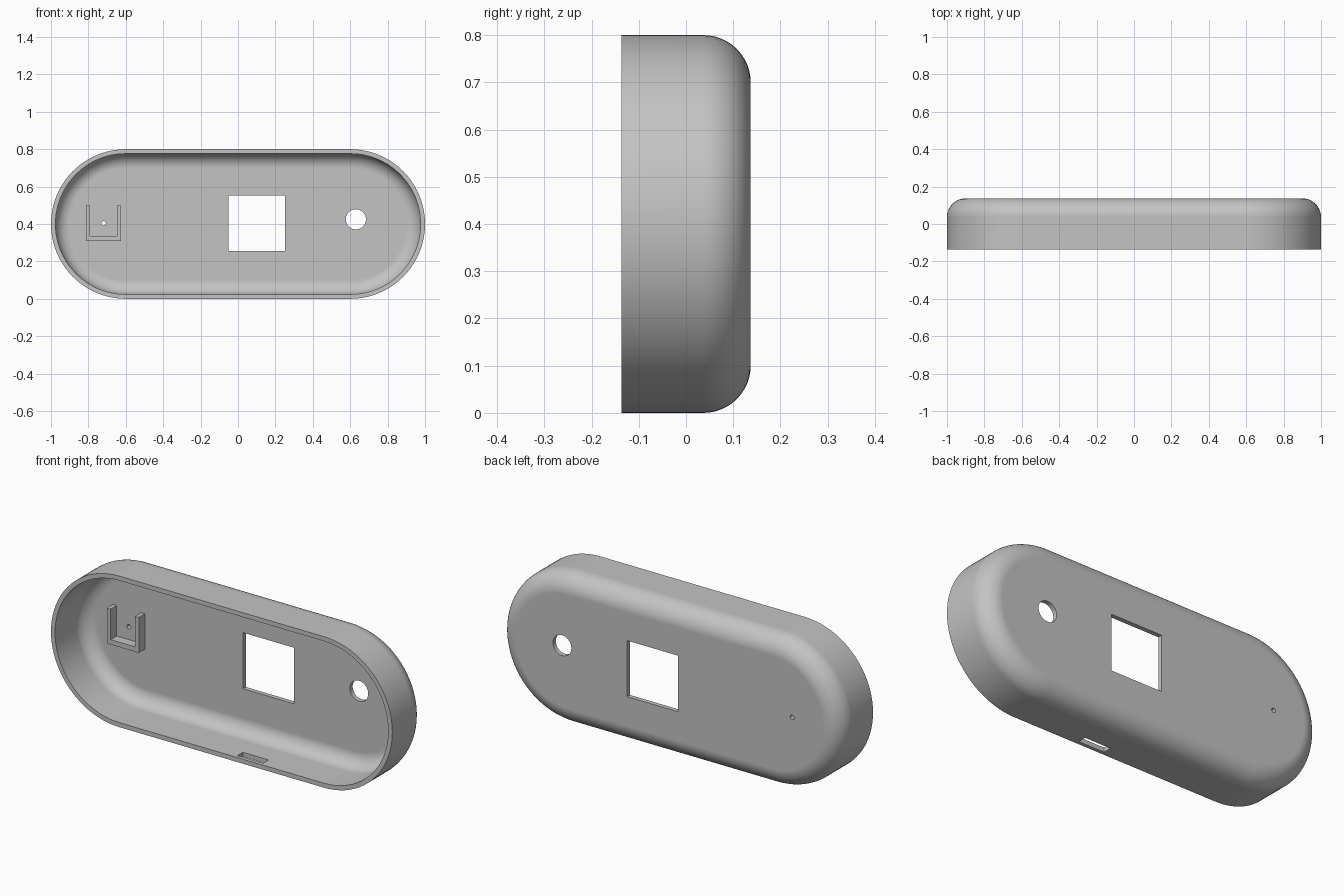
import bpy, bmesh, math
from mathutils import Matrix, Vector

cube = bpy.data.objects.get("Cube")
if cube:
    bpy.data.objects.remove(cube, do_unlink=True)

grey = bpy.data.materials.new("plain grey plastic")
grey.use_nodes = True
GREY = (0.55, 0.55, 0.55, 1)
grey.diffuse_color = GREY
grey.node_tree.nodes["Principled BSDF"].inputs["Base Color"].default_value = GREY

HALF_LEN, RADIUS, CENTRE_Z = 0.6, 0.4, 0.4   # pill outline
FRONT, BACK, WALL, FILLET = -0.137, 0.137, 0.024, 0.1
FLOOR = BACK - WALL
ARC, STEPS = 40, 12


def make_object(name, bm):
    bmesh.ops.recalc_face_normals(bm, faces=bm.faces)
    mesh = bpy.data.meshes.new(name)
    bm.to_mesh(mesh)
    bm.free()
    mesh.materials.append(grey)
    obj = bpy.data.objects.new(name, mesh)
    bpy.context.collection.objects.link(obj)
    return obj


def pill_ring(bm, radius, y):
    verts = []
    for side in (1, -1):
        for i in range(ARC + 1):
            a = math.pi * i / ARC - side * math.pi / 2
            verts.append(bm.verts.new((side * HALF_LEN + radius * math.cos(a), y,
                                       CENTRE_Z + radius * math.sin(a))))
    return verts


def fillet(radius, y, size):
    """Quarter-round profile from the flat face out to the side wall."""
    angles = [math.pi / 2 * i / STEPS for i in range(STEPS + 1)]
    return [(radius - size + size * math.sin(a), y - size + size * math.cos(a))
            for a in angles]


def box(bm, x, y, z):
    size = [b - a for a, b in (x, y, z)]
    mid = [(a + b) / 2 for a, b in (x, y, z)]
    bmesh.ops.create_cube(bm, size=1, matrix=Matrix.Translation(mid) @ Matrix.Diagonal((*size, 1)))


def box_cutter(name, x, y, z):
    bm = bmesh.new()
    box(bm, x, y, z)
    return make_object(name, bm)


def round_cutter(name, x, z, radius, sides):
    bm = bmesh.new()
    place = Matrix.Translation((x, BACK, z)) @ Matrix.Rotation(math.pi / 2, 4, 'X')
    bmesh.ops.create_cone(bm, cap_ends=True, segments=sides, radius1=radius,
                          radius2=radius, depth=0.1, matrix=place)
    return make_object(name, bm)


# Hollow shell: outer skin, rim, then inner skin
profile = fillet(RADIUS, BACK, FILLET) + [(RADIUS, FRONT), (RADIUS - WALL, FRONT)]
profile += reversed(fillet(RADIUS - WALL, FLOOR, FILLET - WALL))
bm = bmesh.new()
rings = [pill_ring(bm, r, y) for r, y in profile]
for a, b in zip(rings, rings[1:]):
    for i in range(len(a)):
        j = (i + 1) % len(a)
        bm.faces.new((a[i], a[j], b[j], b[i]))
bm.faces.new(rings[0])
bm.faces.new(rings[-1])
shell = make_object("shell", bm)

# Openings through the back and the bottom wall
cutters = [
    box_cutter("window_cutter", (-0.05, 0.25), (0.08, 0.2), (0.255, 0.552)),
    box_cutter("slot_cutter", (0.08, 0.23), (-0.118, -0.073), (-0.05, 0.06)),
    round_cutter("round_hole_cutter", 0.63, 0.425, 0.054, 48),
    round_cutter("pin_hole_cutter", -0.718, 0.404, 0.012, 20),
]
bpy.context.view_layer.objects.active = shell
for cutter in cutters:
    cutter.hide_render = True
    mod = shell.modifiers.new(cutter.name, 'BOOLEAN')
    mod.operation, mod.solver, mod.object = 'DIFFERENCE', 'EXACT', cutter
    bpy.ops.object.modifier_apply(modifier=mod.name)
    bpy.data.objects.remove(cutter, do_unlink=True)

bpy.ops.object.select_all(action='DESELECT')
shell.select_set(True)
bpy.ops.object.shade_smooth_by_angle(angle=math.radians(30))
weighted = shell.modifiers.new("even_shading", 'WEIGHTED_NORMAL')
weighted.keep_sharp = True

# U-shaped bracket standing on the inner face
left, right, low, high = -0.812, -0.625, 0.31, 0.498
arm, foot = 0.022, 0.026
outline = [(left, low), (right, low), (right, high), (right - arm, high),
           (right - arm, low + foot), (left + arm, low + foot),
           (left + arm, high), (left, high)]
bm = bmesh.new()
face = bm.faces.new([bm.verts.new((x, FLOOR + 0.005, z)) for x, z in outline])
raised = bmesh.ops.extrude_face_region(bm, geom=[face], use_keep_orig=True)
bmesh.ops.translate(bm, vec=Vector((0, -0.055, 0)),
                    verts=[v for v in raised["geom"] if isinstance(v, bmesh.types.BMVert)])
make_object("bracket", bm)
